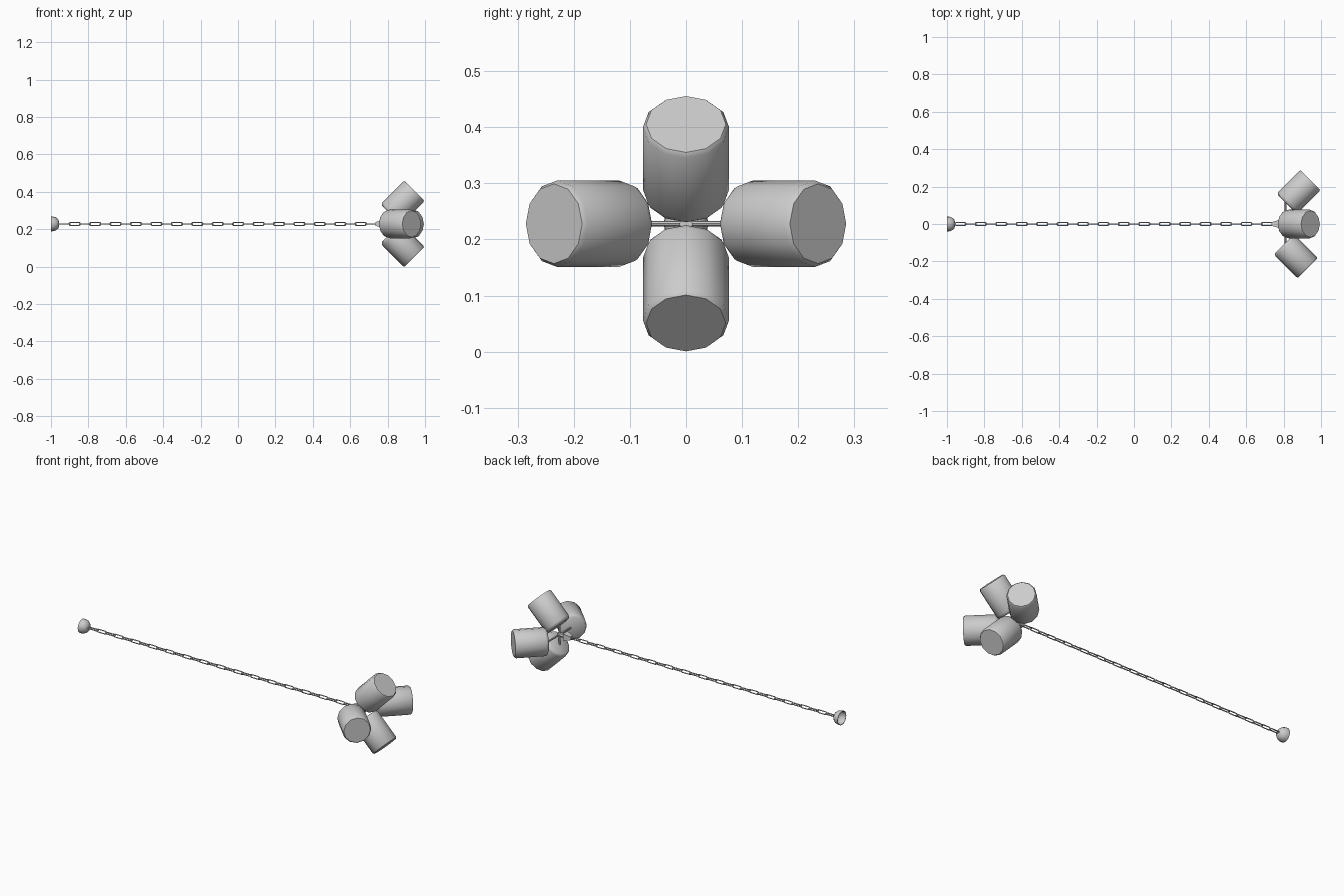
import bpy, bmesh, math
from mathutils import Vector, Matrix

if "Cube" in bpy.data.objects:
    bpy.data.objects.remove(bpy.data.objects["Cube"])

ZC = 0.228                      # height of the lamp axis


def finish(name, bm, matrix=Matrix(), angle=40):
    bmesh.ops.recalc_face_normals(bm, faces=bm.faces)
    me = bpy.data.meshes.new(name)
    bm.to_mesh(me)
    bm.free()
    me.transform(matrix)
    ob = bpy.data.objects.new(name, me)
    bpy.context.collection.objects.link(ob)
    bpy.context.view_layer.objects.active = ob
    ob.select_set(True)
    bpy.ops.object.shade_smooth_by_angle(angle=math.radians(angle))
    ob.select_set(False)
    return ob


def aim(origin, direction, up='Y'):
    q = Vector(direction).to_track_quat('Z', up)
    return Matrix.Translation(origin) @ q.to_matrix().to_4x4()


def lathe(name, profile, sides, matrix, angle=40):
    # profile of (radius, height) spun about local z
    bm = bmesh.new()
    vs = [bm.verts.new((r, 0, h)) for r, h in profile]
    es = [bm.edges.new(p) for p in zip(vs, vs[1:])]
    bmesh.ops.spin(bm, geom=vs + es, cent=(0, 0, 0), axis=(0, 0, 1),
                   angle=2 * math.pi, steps=sides, use_duplicate=False)
    bmesh.ops.remove_doubles(bm, verts=bm.verts, dist=1e-5)
    return finish(name, bm, matrix, angle)


def rod(name, a, b, r, r2=None, sides=8):
    a, b = Vector(a), Vector(b)
    h = (b - a).length
    r2 = r if r2 is None else r2
    return lathe(name, [(0, 0), (r, 0), (r2, h), (0, h)], sides, aim(a, b - a))


# Ceiling cup, open at the far end
lathe("ceiling_cup", [(0.040, 0), (0.039, 0.012), (0.035, 0.026), (0.024, 0.039),
                      (0.010, 0.044), (0, 0.044), (0, 0.040), (0.022, 0.035),
                      (0.032, 0.024), (0.036, 0.012), (0.037, 0), (0.040, 0)],
      16, aim((-1, 0, ZC), (1, 0, 0)))

# Chain of alternating oval links
X0, X1, N = -0.955, 0.738, 31
pitch = (X1 - X0) / N
wire, half_w, straight = 0.0032, 0.0085, pitch / 2 - 0.005


def link(name, x, roll):
    bm = bmesh.new()
    rings = []
    for k in range(12):
        t = math.radians(-82.5 + 15 + k * 30)
        t = 2 * math.pi * (k + 0.5) / 12
        out = Vector((math.cos(t), math.sin(t), 0))
        c = out * half_w + Vector((math.copysign(straight, out.x), 0, 0))
        rings.append([bm.verts.new(c + wire * (math.cos(a) * out + math.sin(a) * Vector((0, 0, 1))))
                      for a in (i * math.pi / 3 for i in range(6))])
    for k in range(12):
        p, q = rings[k], rings[(k + 1) % 12]
        for i in range(6):
            j = (i + 1) % 6
            bm.faces.new((p[i], p[j], q[j], q[i]))
    finish(name, bm, Matrix.Translation((x, 0, ZC)) @ Matrix.Rotation(roll, 4, 'X'), 65)


straight -= 0.001
for n in range(N):
    link(f"chain_link_{n:02d}", X0 + pitch * (n + 0.5), (n % 2) * math.pi / 2)

# Hub: tapered block where the chain meets the arms
bm = bmesh.new()
bmesh.ops.create_cone(bm, cap_ends=True, segments=4, radius1=0.014, radius2=0.030, depth=0.04,
                      matrix=Matrix.Rotation(math.pi / 4, 4, 'Z'))
finish("hub", bm, aim((0.755, 0, ZC), (1, 0, 0)), 20)
rod("hub_stem", (0.77, 0, ZC), (0.82, 0, ZC), 0.012)

# Four shades tilted 45 degrees outward, each on an arm
shade = [(0, 0), (0.064, 0), (0.073, 0.006), (0.077, 0.016),
         (0.077, 0.172), (0.071, 0.180), (0, 0.180)]
for name, side, reach, dx in (("top", (0, 0, 1), 0.050, 0), ("bottom", (0, 0, -1), 0.050, 0),
                              ("back", (0, 1, 0), 0.108, 0), ("front", (0, -1, 0), 0.108, -0.015)):
    s = Vector(side)
    base = Vector((0.816 + dx, 0, ZC)) + s * reach
    up = 'Y'
    lathe(f"{name}_shade", shade, 12, aim(base, Vector((1, 0, 0)) + s, up))
    rod(f"{name}_arm", (0.81, 0, ZC), Vector((0.81, 0, ZC)) + s * (reach + 0.01), 0.005)
